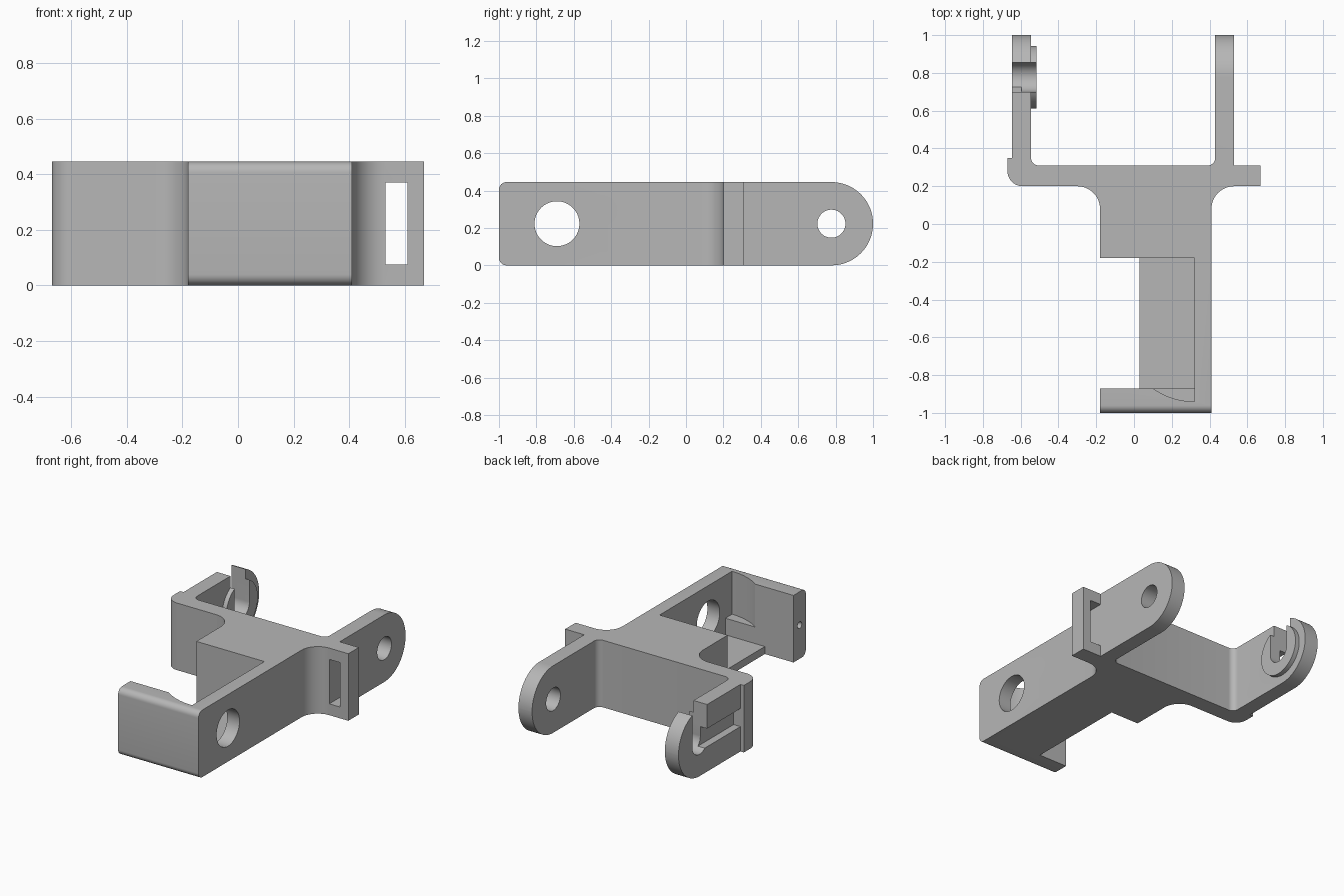
import bpy, bmesh, math
from mathutils import Vector, Matrix

if "Cube" in bpy.data.objects:
    bpy.data.objects.remove(bpy.data.objects["Cube"], do_unlink=True)

H = 0.445          # bracket height
MID = H / 2
PIVOT_Y = 1 - MID  # centre of the rounded arm ends

grey = bpy.data.materials.new("plain_grey")
grey.use_nodes = True
colour = (0.47, 0.47, 0.47, 1)
grey.diffuse_color = colour
grey.node_tree.nodes["Principled BSDF"].inputs["Base Color"].default_value = colour


def finish(bm, name):
    bmesh.ops.recalc_face_normals(bm, faces=bm.faces[:])
    mesh = bpy.data.meshes.new(name)
    bm.to_mesh(mesh)
    bm.free()
    mesh.materials.append(grey)
    obj = bpy.data.objects.new(name, mesh)
    bpy.context.collection.objects.link(obj)
    return obj


def prism(points, z0, z1):
    bm = bmesh.new()
    face = bm.faces.new([bm.verts.new((x, y, z0)) for x, y in points])
    top = bmesh.ops.extrude_face_region(bm, geom=[face])["geom"]
    bmesh.ops.translate(bm, vec=(0, 0, z1 - z0),
                        verts=[v for v in top if isinstance(v, bmesh.types.BMVert)])
    return bm


def box(name, x0, x1, y0, y1, z0, z1):
    return finish(prism([(x0, y0), (x1, y0), (x1, y1), (x0, y1)], z0, z1), name)


def rod(name, x0, x1, y, z, r):
    """Cylinder lying along x."""
    bm = bmesh.new()
    place = Matrix.Translation(((x0 + x1) / 2, y, z)) @ Matrix.Rotation(math.pi / 2, 4, "Y")
    bmesh.ops.create_cone(bm, cap_ends=True, segments=64, radius1=r, radius2=r,
                          depth=x1 - x0, matrix=place)
    return finish(bm, name)


def arc(cx, cy, r, a0, a1, n=12):
    return [(cx + r * math.cos(math.radians(a0 + (a1 - a0) * i / n)),
             cy + r * math.sin(math.radians(a0 + (a1 - a0) * i / n))) for i in range(n + 1)]


def combine(target, tool, operation):
    mod = target.modifiers.new(operation, "BOOLEAN")
    mod.operation = operation
    mod.solver = "EXACT"
    mod.object = tool
    bpy.context.view_layer.objects.active = target
    bpy.ops.object.modifier_apply(modifier=mod.name)
    bpy.data.objects.remove(tool, do_unlink=True)


# Plan outline: front holder, crossbar and two rear arms
outline = [(-0.18, -1), (0.41, -1)]
outline += arc(0.53, 0.08, 0.12, 180, 90)
outline += [(0.67, 0.2), (0.67, 0.31), (0.53, 0.31), (0.53, 1), (0.43, 1)]
outline += arc(0.39, 0.35, 0.04, 0, -90, 8)
outline += arc(-0.505, 0.35, 0.04, -90, -180, 8)
outline += [(-0.545, 1), (-0.645, 1), (-0.645, 0.35), (-0.67, 0.35)]
outline += arc(-0.59, 0.28, 0.08, 180, 270)
outline += arc(-0.3, 0.08, 0.12, 90, 0)
outline += [(-0.18, -0.18), (0.32, -0.18), (0.32, -0.87), (-0.18, -0.87)]
bm = prism(outline, 0, H)


def round_ends(y, radius, segments):
    edges = [e for e in bm.edges
             if all(abs(v.co.y - y) < 1e-4 for v in e.verts)
             and abs(e.verts[0].co.z - e.verts[1].co.z) < 1e-4]
    bmesh.ops.bevel(bm, geom=edges, offset=radius, segments=segments,
                    profile=0.5, affect="EDGES", clamp_overlap=False)


# Full round on the arm tips, small round on the front wall
round_ends(1, MID - 0.0005, 20)
round_ends(-1, 0.04, 8)
bracket = finish(bm, "bracket")

# Added parts: holder floor and hook boss
combine(bracket, box("holder_floor", 0.03, 0.34, -0.89, -0.16, 0, 0.05), "UNION")
combine(bracket, rod("hook_boss", -0.6, -0.515, PIVOT_Y, MID, 0.165), "UNION")

# Curved relief inside the front wall
relief = arc(0.32, -0.56, 0.38, 235, 270) + [(0.32, -0.8), (0.1, -0.8)]

# Holes, slots and grooves
cutters = [
    rod("side_hole", 0.25, 0.5, -0.69, MID, 0.12),
    rod("arm_hole", 0.36, 0.6, PIVOT_Y, MID, 0.075),
    rod("hook_hole", -0.7, -0.45, PIVOT_Y, MID, 0.078),
    box("hook_opening", -0.7, -0.45, PIVOT_Y - 0.078, PIVOT_Y + 0.078, MID, 0.6),
    box("arm_groove", -0.7, -0.595, 0.35, PIVOT_Y, 0.165, 0.285),
    box("strap_slot", 0.53, 0.61, 0.1, 0.4, 0.075, 0.37),
    rod("end_pin_hole", -0.25, 0.0, -0.935, MID, 0.022),
    finish(prism(relief, 0.16, 0.6), "wall_relief"),
]
for cutter in cutters:
    combine(bracket, cutter, "DIFFERENCE")

# Smooth the curved faces, keep the corners crisp
bpy.ops.object.select_all(action="DESELECT")
bracket.select_set(True)
bpy.context.view_layer.objects.active = bracket
bpy.ops.object.shade_smooth_by_angle(angle=math.radians(30))
